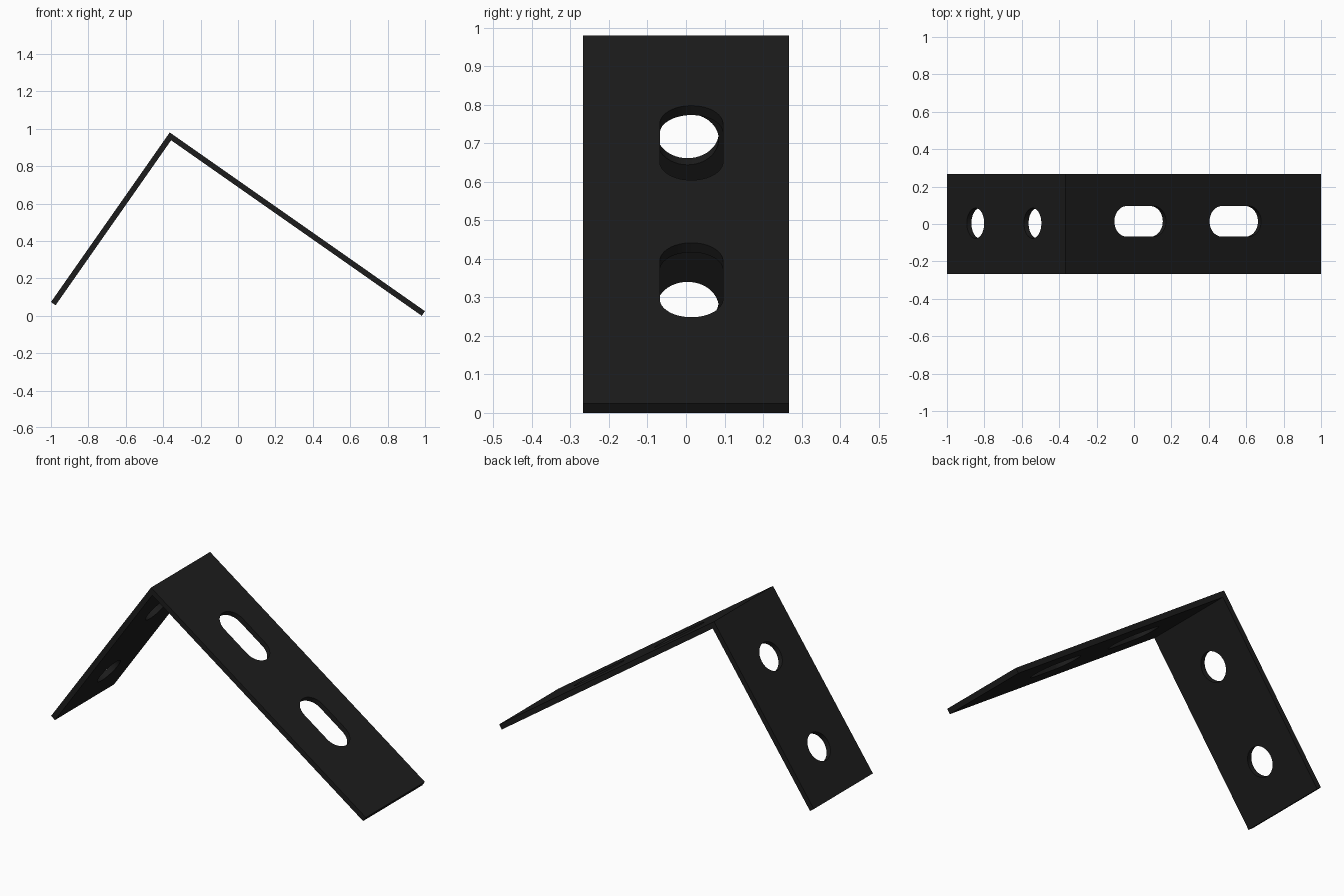
import bpy, bmesh, math
from mathutils import Vector

if "Cube" in bpy.data.objects:
    bpy.data.objects.remove(bpy.data.objects["Cube"])

A = math.radians(35)
APEX = Vector((-0.365, 0, 0.98))
LONG = Vector((math.cos(A), 0, -math.sin(A)))    # direction down the long leg
SHORT = Vector((-math.sin(A), 0, -math.cos(A)))  # direction down the short leg
Y = Vector((0, 1, 0))
T, L1, L2, HALF = 0.03, 1.666, 1.107, 0.268


def prism(name, pts, sweep):
    """Extrude a closed outline along a vector."""
    bm = bmesh.new()
    face = bm.faces.new([bm.verts.new(p) for p in pts])
    ext = bmesh.ops.extrude_face_region(bm, geom=[face])
    verts = [v for v in ext["geom"] if isinstance(v, bmesh.types.BMVert)]
    bmesh.ops.translate(bm, verts=verts, vec=sweep)
    bmesh.ops.recalc_face_normals(bm, faces=bm.faces)
    me = bpy.data.meshes.new(name)
    bm.to_mesh(me)
    bm.free()
    ob = bpy.data.objects.new(name, me)
    bpy.context.collection.objects.link(ob)
    return ob


# Angle bracket: L profile extruded across the width
profile = [(0, 0), (L1, 0), (L1, T), (T, T), (T, L2), (0, L2)]
bracket = prism("angle_bracket",
                [APEX + LONG * a + SHORT * b - Y * HALF for a, b in profile],
                Y * 2 * HALF)


def cut_slot(along, inward, s, y, r, straight=0.0):
    """Cut a round hole, or a slot when straight > 0, through one leg."""
    n = 24
    pts = []
    for side in (1, -1):
        for i in range(n + 1 if straight else n):
            t = -math.pi / 2 + math.pi * i / n
            pts.append(APEX + along * (s + side * (straight / 2 + r * math.cos(t)))
                       + Y * (y + side * r * math.sin(t)) - inward * T)
    cutter = prism("slot_cutter", pts, inward * 3 * T)
    cutter.hide_render = True
    mod = bracket.modifiers.new("slot", 'BOOLEAN')
    mod.operation, mod.solver, mod.object = 'DIFFERENCE', 'EXACT', cutter
    bpy.context.view_layer.objects.active = bracket
    bpy.ops.object.modifier_apply(modifier=mod.name)
    bpy.data.objects.remove(cutter)


# Long slots in the long leg, round holes in the short leg
for s in (0.486, 1.107):
    cut_slot(LONG, SHORT, s, 0.014, 0.082, 0.173)
for s in (0.308, 0.841):
    cut_slot(SHORT, LONG, s, 0.004, 0.081)

# Black finish, smooth hole walls
mat = bpy.data.materials.new("black_metal")
mat.diffuse_color = (0.012, 0.012, 0.012, 1)
mat.use_nodes = True
mat.node_tree.nodes["Principled BSDF"].inputs["Base Color"].default_value = mat.diffuse_color
bracket.data.materials.clear()
bracket.data.materials.append(mat)
bpy.ops.object.select_all(action='DESELECT')
bracket.select_set(True)
bpy.context.view_layer.objects.active = bracket
bpy.ops.object.shade_smooth_by_angle(angle=math.radians(30))
